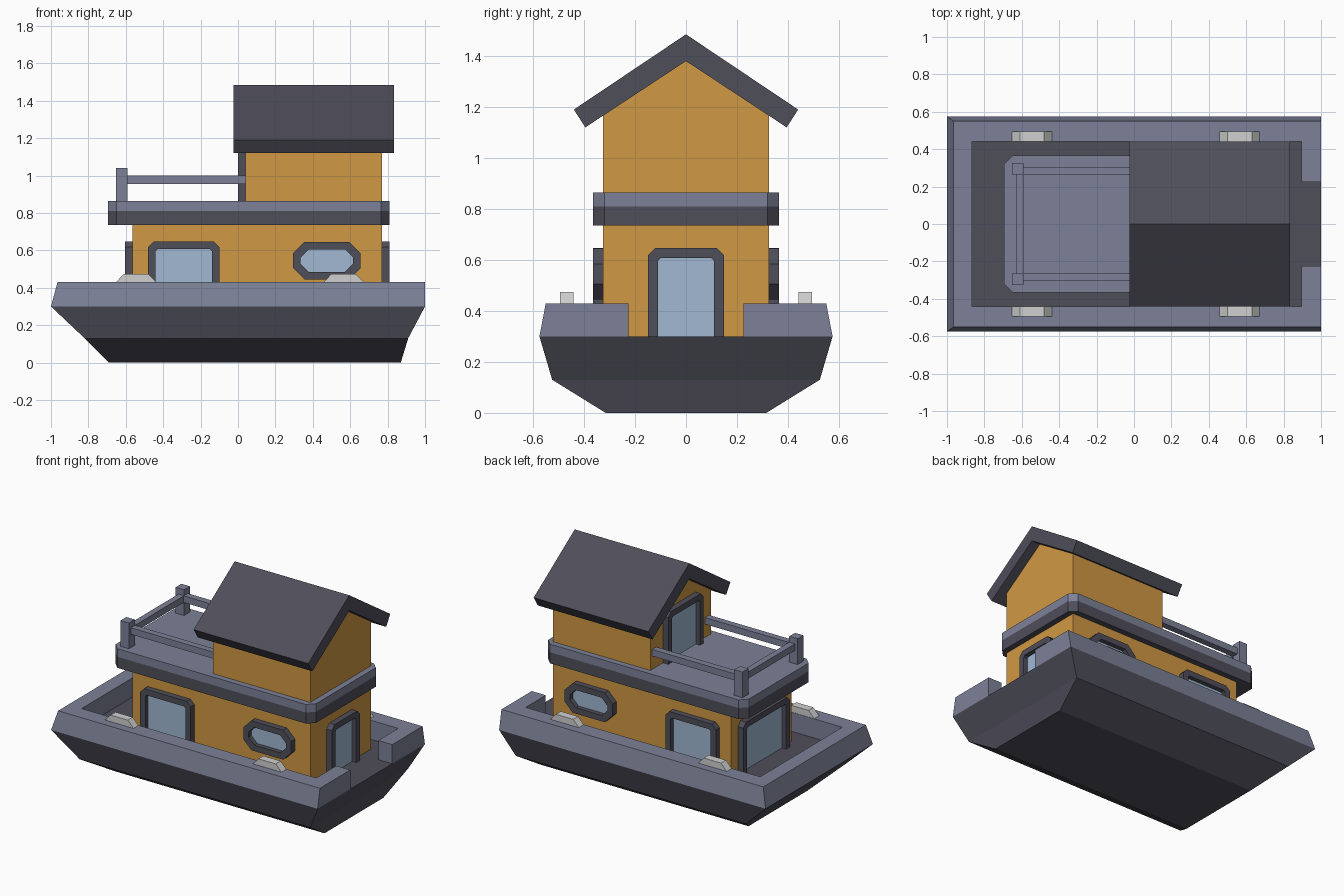
import bpy, bmesh
from math import radians
from mathutils import Matrix

cube = bpy.data.objects.get("Cube")
if cube:
    bpy.data.objects.remove(cube, do_unlink=True)


def material(name, rgb):
    linear = [((c / 255 + 0.055) / 1.055) ** 2.4 for c in rgb] + [1]
    m = bpy.data.materials.new(name)
    m.use_nodes = True
    m.diffuse_color = linear
    m.node_tree.nodes["Principled BSDF"].inputs["Base Color"].default_value = linear
    return m


CHARCOAL = material("charcoal", (79, 78, 90))
SLATE = material("slate_blue", (124, 129, 151))
ORANGE = material("orange_wall", (208, 152, 67))
GLASS = material("pale_glass", (161, 184, 212))
METAL = material("light_metal", (208, 208, 208))


def loft(name, sections, mat, closed=False, matrix=Matrix()):
    """Skin matching closed cross-sections; cap the ends unless the sweep is a loop."""
    bm = bmesh.new()
    rings = [[bm.verts.new(p) for p in s] for s in sections]
    pairs = list(zip(rings, rings[1:]))
    if closed:
        pairs.append((rings[-1], rings[0]))
    else:
        bm.faces.new(rings[0])
        bm.faces.new(rings[-1])
    for a, b in pairs:
        for i in range(len(a)):
            j = (i + 1) % len(a)
            bm.faces.new((a[i], a[j], b[j], b[i]))
    bmesh.ops.recalc_face_normals(bm, faces=bm.faces)
    bm.transform(matrix)
    mesh = bpy.data.meshes.new(name)
    bm.to_mesh(mesh)
    bm.free()
    mesh.materials.append(mat)
    obj = bpy.data.objects.new(name, mesh)
    bpy.context.collection.objects.link(obj)
    return obj


def rect(x0, x1, y, z):
    return [(x0, -y, z), (x1, -y, z), (x1, y, z), (x0, y, z)]


def box(name, x0, x1, y0, y1, z0, z1, mat):
    return loft(name, [[(x0, y0, z), (x1, y0, z), (x1, y1, z), (x0, y1, z)]
                       for z in (z0, z1)], mat)


def along_x(name, profile, x0, x1, mat):
    return loft(name, [[(x, y, z) for y, z in profile] for x in (x0, x1)], mat)


# Hull and the raised rim with a stern gap
DECK, RIM = 0.30, 0.43
loft("hull", [rect(-0.69, 0.87, 0.315, 0), rect(-0.82, 0.91, 0.525, 0.13),
              rect(-1, 1, 0.575, DECK)], CHARCOAL)


def rim_path(x0, x1, y, z):
    r = rect(x0, x1, y, z)
    gap = 0.225
    return [(x1, gap, z), r[2], r[3], r[0], r[1], (x1, -gap, z)]


loft("hull_rim", list(zip(rim_path(-1, 1, 0.575, DECK), rim_path(-0.965, 1, 0.55, RIM),
                          rim_path(-0.865, 0.895, 0.44, RIM),
                          rim_path(-0.865, 0.895, 0.44, DECK))), SLATE)

# Cabins
WALL, FRONT, BACK = 0.325, -0.565, 0.77
FLOOR = 0.865
box("lower_cabin", FRONT, BACK, -WALL, WALL, DECK, 0.74, ORANGE)
along_x("upper_cabin", [(-WALL, FLOOR), (WALL, FLOOR), (WALL, 1.168),
                        (0, 1.382), (-WALL, 1.168)], 0.04, BACK, ORANGE)
along_x("gable_roof", [(0, 1.485), (0.44, 1.19), (0.395, 1.12), (0, 1.38),
                       (-0.395, 1.12), (-0.44, 1.19)], -0.025, 0.835, CHARCOAL)


# Upper deck slab with clipped corners
def slab(name, z0, z1, mat):
    x0, x1, y, c = -0.695, 0.81, 0.365, 0.045
    outline = [(x0 + c, -y), (x1 - c, -y), (x1, c - y), (x1, y - c),
               (x1 - c, y), (x0 + c, y), (x0, y - c), (x0, c - y)]
    loft(name, [[(a, b, z) for a, b in outline] for z in (z0, z1)], mat)


slab("upper_deck_trim", 0.735, 0.81, CHARCOAL)
slab("upper_deck", 0.81, FLOOR, SLATE)


# Framed doors and windows
def arch(w, h, c):
    return [(w, 0), (w, h - c), (w - c, h), (c - w, h), (c - w - c, h - c), (-w, 0)]


def octagon(w, h, c):
    half = [(w, c - h), (w, h - c), (w - c, h), (c - w, h)]
    return half + [(-u, -v) for u, v in half]


def opening(name, outer, inner, location, angle):
    m = Matrix.Translation(location) @ Matrix.Rotation(radians(angle), 4, "Z")
    proud, embed = -0.04, 0.01
    sections = [[(a, embed, b), (a, proud, b), (c, proud, d), (c, embed, d)]
                for (a, b), (c, d) in zip(outer, inner)]
    loft(name + "_frame", sections, CHARCOAL, len(outer) == 8, m)
    loft(name + "_glass", [[(u, y, v) for u, v in inner] for y in (0, -0.009)],
         GLASS, False, m)


def door(name, half_width, location, angle):
    opening(name, arch(half_width, 0.347, 0.03),
            arch(half_width - 0.04, 0.307, 0.01), location, angle)


door("stern_door", 0.15, (BACK, 0, DECK), 90)
door("bow_door", 0.25, (FRONT, 0, DECK), -90)
door("upper_door", 0.19, (0.04, 0, FLOOR), -90)
for side, y, angle in (("right", -WALL, 0), ("left", WALL, 180)):
    door(side + "_side_door", 0.19, (-0.29, y, DECK), angle)
    opening(side + "_window", octagon(0.18, 0.1, 0.06), octagon(0.14, 0.06, 0.043),
            (0.475, y, 0.545), angle)

# Railing
for side, s in (("right", -1), ("left", 1)):
    box(side + "_rail_post", -0.653, -0.59, s * 0.295 - 0.031, s * 0.295 + 0.031,
        FLOOR, 1.04, SLATE)
    box(side + "_rail", -0.6, 0.04, s * 0.283 - 0.022, s * 0.283 + 0.022, 0.955, 1, SLATE)
box("bow_rail", -0.632, -0.59, -0.27, 0.27, 0.955, 1, SLATE)

# Mooring cleats on the rim
for side, s in (("right", -1), ("left", 1)):
    for place, x in (("bow", -0.545), ("stern", 0.565)):
        profile = [(x - 0.107, RIM), (x + 0.107, RIM), (x + 0.065, 0.475), (x - 0.065, 0.475)]
        loft(side + "_" + place + "_cleat",
             [[(a, s * y, z) for a, z in profile] for y in (0.442, 0.495)], METAL)
